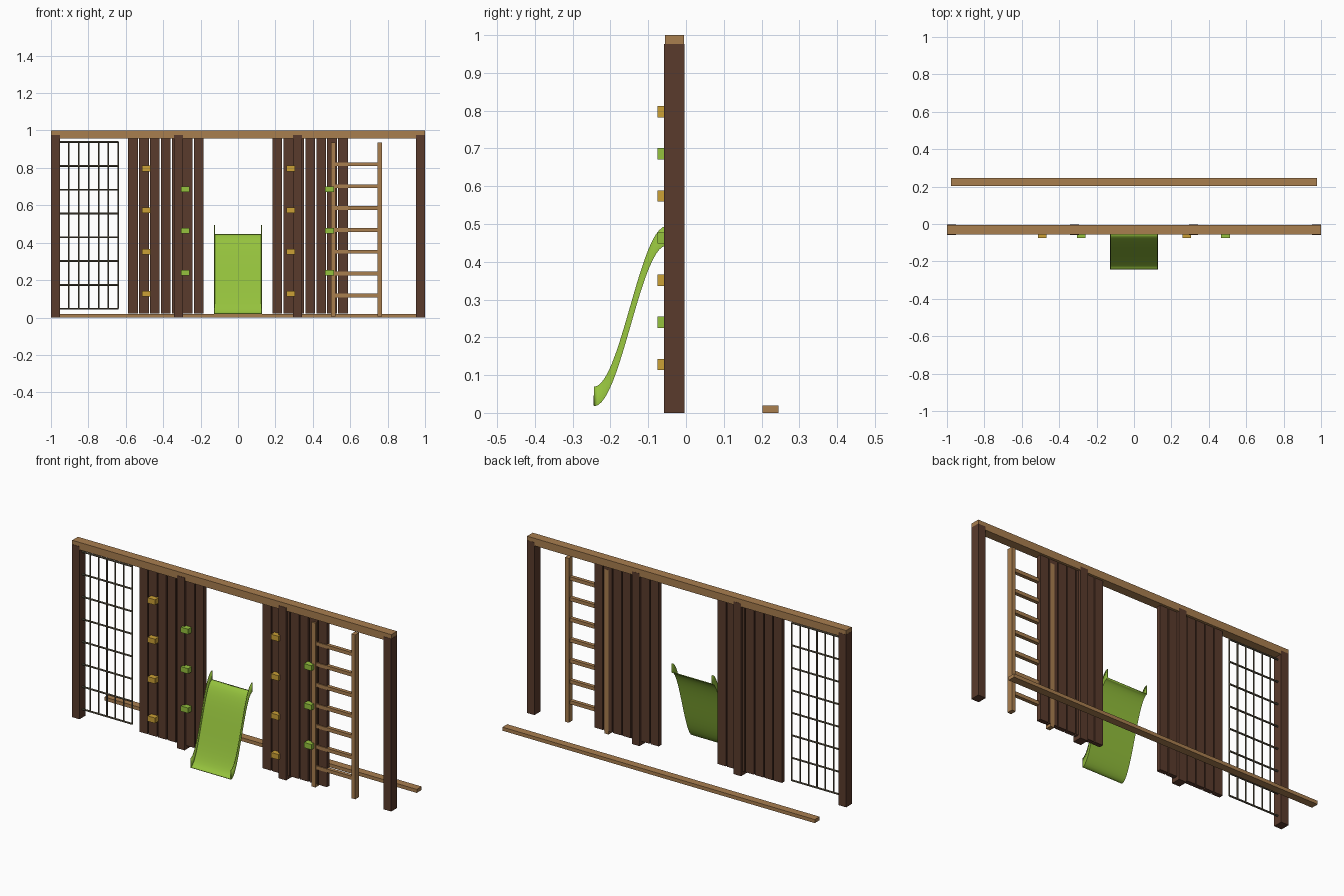
import bpy, bmesh, math
from mathutils import Matrix, Vector

if "Cube" in bpy.data.objects:
    bpy.data.objects.remove(bpy.data.objects["Cube"])


def material(name, hexcol):
    rgb = [int(hexcol[i:i + 2], 16) / 255 for i in (0, 2, 4)]
    lin = [c / 12.92 if c <= 0.04045 else ((c + 0.055) / 1.055) ** 2.4 for c in rgb]
    m = bpy.data.materials.new(name)
    m.diffuse_color = (*lin, 1)
    m.use_nodes = True
    m.node_tree.nodes["Principled BSDF"].inputs["Base Color"].default_value = m.diffuse_color
    return m


DARK = material("dark_brown_wood", "5a3b2c")
WOOD = material("light_brown_wood", "a97e4f")
GREEN = material("lime_green", "95c23d")
YELLOW = material("mustard_yellow", "cca136")
ROPE = material("net_grey", "625a48")


def finish(name, bm, mat):
    mesh = bpy.data.meshes.new(name)
    bm.to_mesh(mesh)
    bm.free()
    mesh.materials.append(mat)
    ob = bpy.data.objects.new(name, mesh)
    bpy.context.collection.objects.link(ob)
    return ob


def boxes(name, mat, items):
    """One object from boxes given as (x0, x1, y0, y1, z0, z1)."""
    bm = bmesh.new()
    for x0, x1, y0, y1, z0, z1 in items:
        m = Matrix.Translation(((x0 + x1) / 2, (y0 + y1) / 2, (z0 + z1) / 2))
        bmesh.ops.create_cube(bm, size=1, matrix=m @ Matrix.Diagonal((x1 - x0, y1 - y0, z1 - z0, 1)))
    return finish(name, bm, mat)


def rods(name, mat, items, r):
    """One object from round rods given as (start, end)."""
    bm = bmesh.new()
    for a, b in items:
        a, b = Vector(a), Vector(b)
        m = Matrix.Translation((a + b) / 2) @ (b - a).to_track_quat('Z', 'Y').to_matrix().to_4x4()
        bmesh.ops.create_cone(bm, cap_ends=True, segments=8, radius1=r, radius2=r,
                              depth=(b - a).length, matrix=m)
    return finish(name, bm, mat)


# Frame: top beam, four posts, balance beam lying behind
boxes("top_beam", WOOD, [(-0.999, 0.999, -0.056, -0.005, 0.958, 1.0)])
for name, x in (("left_end_post", -0.976), ("left_inner_post", -0.318),
                ("right_inner_post", 0.318), ("right_end_post", 0.976)):
    boxes(name, DARK, [(x - 0.024, x + 0.024, -0.058, -0.004, 0, 0.977)])
boxes("balance_beam", WOOD, [(-0.978, 0.978, 0.202, 0.245, 0, 0.02)])

# Plank walls with climbing holds
for side, cx in (("left", -0.386), ("right", 0.386)):
    planks = []
    for i in range(7):
        x = cx + (i - 3) * 0.0585
        planks.append((x - 0.026, x + 0.026, -0.044, -0.019, 0.022, 0.96))
    boxes(side + "_plank_wall", DARK, planks)
    for colour, mat, dx, first, count in (("yellow", YELLOW, -0.104, 0.128, 4),
                                          ("green", GREEN, 0.103, 0.24, 3)):
        x = cx + dx
        boxes(f"{side}_{colour}_holds", mat,
              [(x - 0.023, x + 0.023, -0.075, -0.04, first + k * 0.223 - 0.015, first + k * 0.223 + 0.015)
               for k in range(count)])

# Climbing net
x0, x1, z0, z1, y = -0.957, -0.64, 0.047, 0.938, -0.031
rods("net_uprights", ROPE,
     [((x0 + (x1 - x0) * i / 6, y, z0), (x0 + (x1 - x0) * i / 6, y, z1)) for i in range(7)], 0.004)
rods("net_crossbars", ROPE,
     [((x0, y, z0 + (z1 - z0) * i / 7), (x1, y, z0 + (z1 - z0) * i / 7)) for i in range(8)], 0.005)

# Ladder
boxes("ladder_rails", WOOD, [(x - 0.012, x + 0.012, -0.053, -0.0185, 0.006, 0.936) for x in (0.51, 0.759)])
boxes("ladder_rungs", WOOD,
      [(0.515, 0.755, -0.049, -0.028, 0.118 + k * 0.1168 - 0.01, 0.118 + k * 0.1168 + 0.01) for k in range(7)])

# Slide: thin U-shaped sheet following an S curve
bm = bmesh.new()
rows = []
N, W, LIP = 20, 0.126, 0.05
for i in range(N + 1):
    t = i / N
    y = -0.244 + 0.192 * t
    z = 0.019 + 0.425 * (1 - math.cos(math.pi * t)) / 2
    rows.append([bm.verts.new(p) for p in ((-W, y, z + LIP), (-W, y, z), (W, y, z), (W, y, z + LIP))])
for a, b in zip(rows, rows[1:]):
    for j in range(3):
        bm.faces.new((a[j], a[j + 1], b[j + 1], b[j]))
slide = finish("slide", bm, GREEN)
mod = slide.modifiers.new("thickness", 'SOLIDIFY')
mod.thickness = 0.004
mod.offset = 0
bpy.context.view_layer.objects.active = slide
slide.select_set(True)
bpy.ops.object.shade_smooth_by_angle(angle=math.radians(35))
